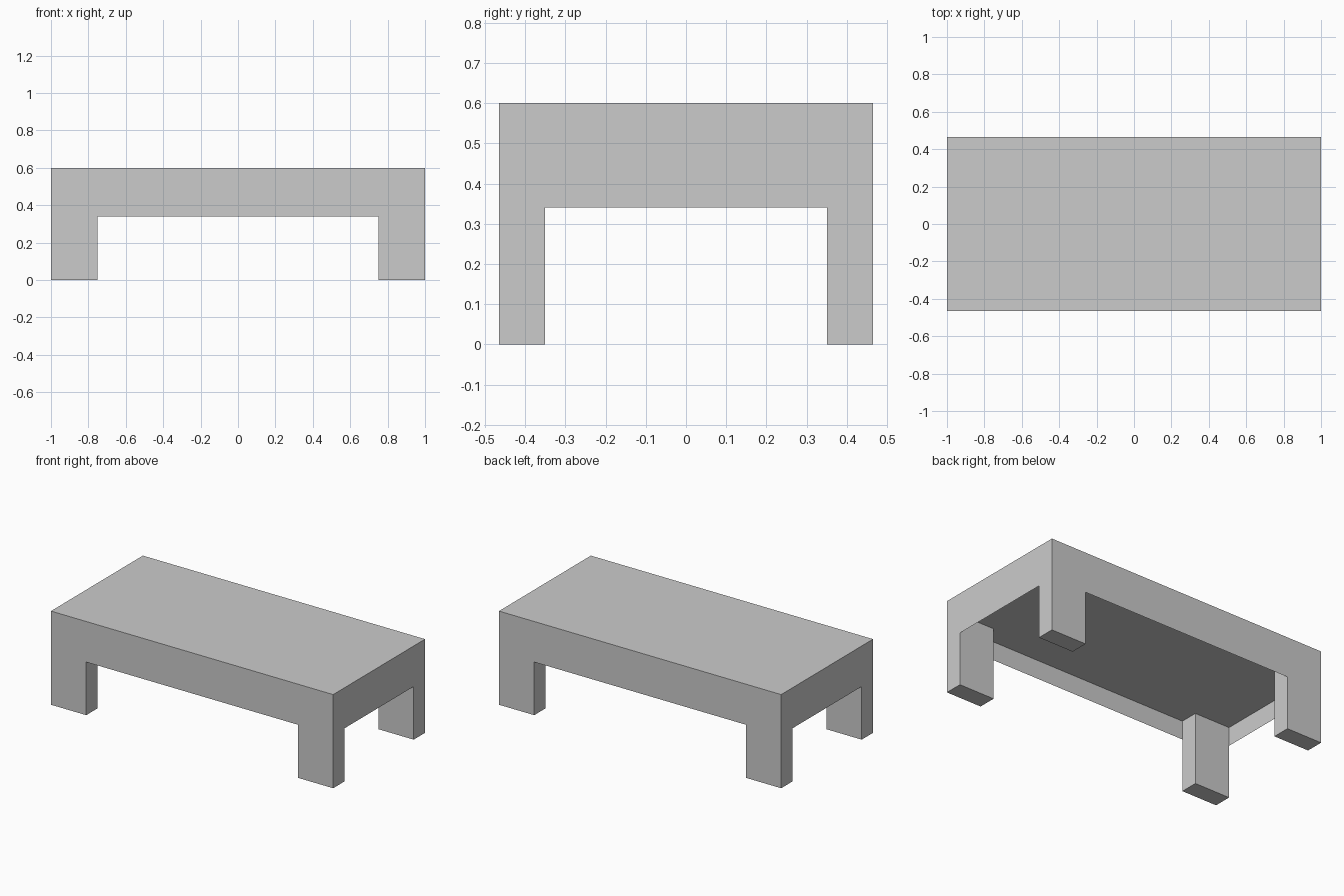
import bpy
import bmesh

if "Cube" in bpy.data.objects:
    bpy.data.objects.remove(bpy.data.objects["Cube"])

HX, HY = 1.0, 0.465        # half length and half depth
TOP, UNDER, APRON = 0.60, 0.46, 0.34
LEG_X, LEG_Y = 0.25, 0.115


def finish(name, bm):
    mesh = bpy.data.meshes.new(name)
    bm.to_mesh(mesh)
    bm.free()
    obj = bpy.data.objects.new(name, mesh)
    bpy.context.collection.objects.link(obj)
    return obj


def box(name, lo, hi):
    bm = bmesh.new()
    bmesh.ops.create_cube(bm, size=1)
    for v in bm.verts:
        v.co = [lo[i] if v.co[i] < 0 else hi[i] for i in range(3)]
    return finish(name, bm)


def sheet(name, a, b):
    # upright paper-thin panel from point a to point b
    bm = bmesh.new()
    corners = [(*a, APRON), (*b, APRON), (*b, UNDER), (*a, UNDER)]
    bm.faces.new([bm.verts.new(c) for c in corners])
    return finish(name, bm)


# Thick table top
box("table_top", (-HX, -HY, UNDER), (HX, HY, TOP))

# Four corner legs, flush with the outside
for sx, side in ((-1, "left"), (1, "right")):
    for sy, end in ((-1, "front"), (1, "back")):
        xs = sorted((sx * HX, sx * (HX - LEG_X)))
        ys = sorted((sy * HY, sy * (HY - LEG_Y)))
        box(f"{end}_{side}_leg", (xs[0], ys[0], 0), (xs[1], ys[1], UNDER))

# Thin apron skirts hanging between the legs
ax, ay = HX - LEG_X, HY - LEG_Y
sheet("front_apron", (-ax, -HY), (ax, -HY))
sheet("right_apron", (HX, -ay), (HX, ay))
sheet("back_apron", (ax, HY), (-ax, HY))
sheet("left_apron", (-HX, ay), (-HX, -ay))
